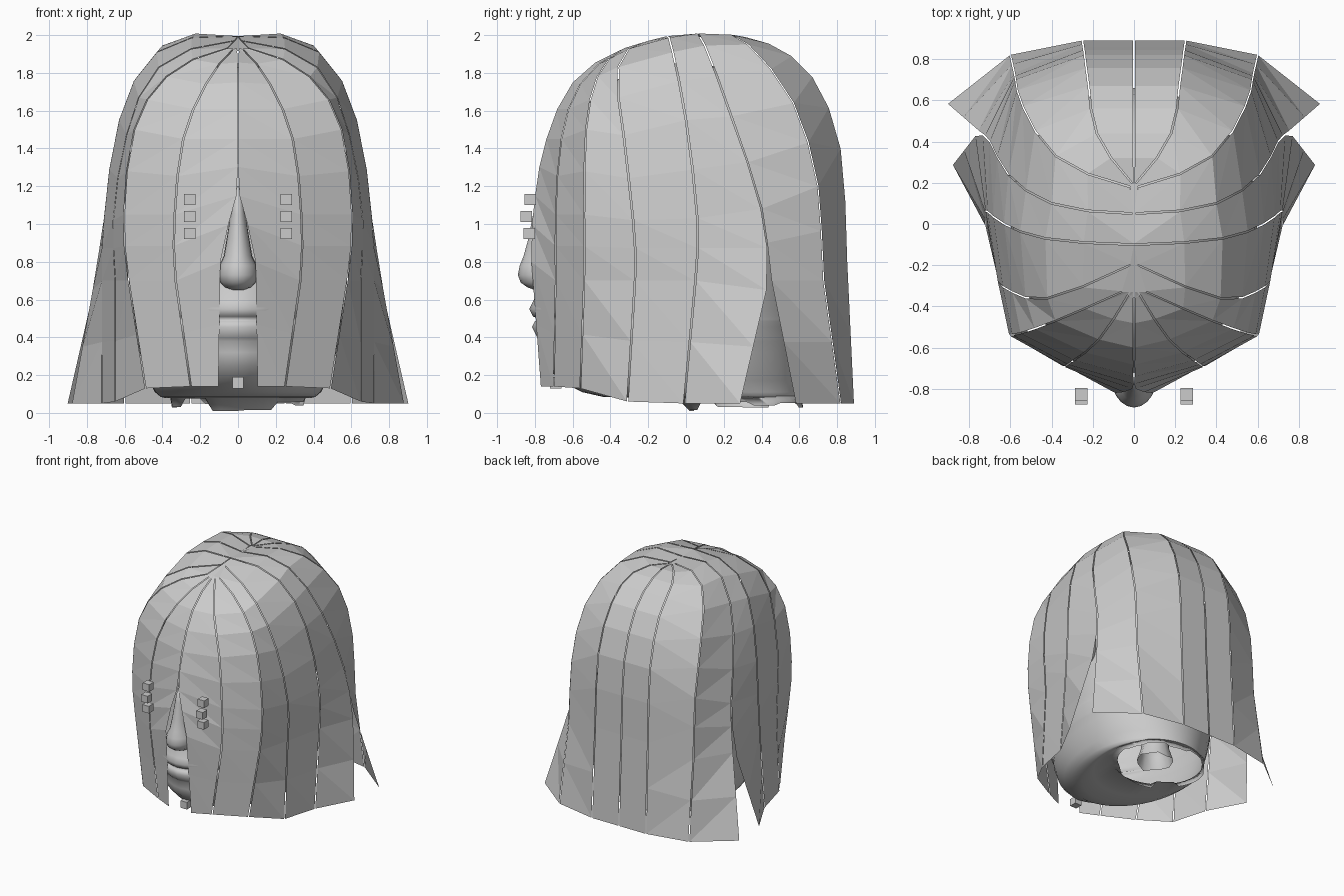
import bpy, bmesh, random
from math import sin, cos, pi, exp
from mathutils import Vector

if "Cube" in bpy.data.objects:
    bpy.data.objects.remove(bpy.data.objects["Cube"])
random.seed(3)


def make(name, verts, faces, smooth=False):
    me = bpy.data.meshes.new(name)
    me.from_pydata(verts, [], faces)
    bm = bmesh.new()
    bm.from_mesh(me)
    bmesh.ops.recalc_face_normals(bm, faces=bm.faces)
    bm.to_mesh(me)
    bm.free()
    for p in me.polygons:
        p.use_smooth = smooth
    ob = bpy.data.objects.new(name, me)
    bpy.context.collection.objects.link(ob)
    return ob


def mirror(ob):
    m = ob.modifiers.new("mirror", 'MIRROR')
    m.use_axis = (True, False, False)
    m.use_mirror_merge = False


def loft(name, rings, caps=(False, True)):
    n = len(rings[0])
    verts = [v for r in rings for v in r]
    faces = [(i*n+j, i*n+(j+1) % n, (i+1)*n+(j+1) % n, (i+1)*n+j)
             for i in range(len(rings)-1) for j in range(n)]
    if caps[0]:
        faces.append(tuple(range(n)))
    if caps[1]:
        faces.append(tuple((len(rings)-1)*n+j for j in range(n)))
    return make(name, verts, faces, True)


# Head: rings of z, front y, back y, half width; open at the ragged neck
rows = [(.06, .02, .62, .35), (.09, -.06, .61, .36), (.08, -.28, .61, .39),
        (.085, -.44, .61, .41), (.11, -.55, .61, .44), (.17, -.63, .61, .47),
        (.25, -.71, .61, .50), (.32, -.735, .61, .52), (.38, -.735, .61, .535),
        (.395, -.75, .61, .54), (.455, -.78, .61, .545), (.485, -.765, .62, .55),
        (.495, -.735, .62, .55), (.51, -.775, .62, .55), (.55, -.795, .62, .555),
        (.59, -.775, .62, .56), (.64, -.75, .62, .565), (.8, -.74, .63, .58),
        (1.0, -.72, .65, .60), (1.2, -.72, .66, .59), (1.4, -.68, .63, .54),
        (1.55, -.60, .57, .47), (1.68, -.48, .46, .37), (1.78, -.34, .32, .26),
        (1.83, -.18, .18, .14), (1.85, -.05, .05, .04)]
N = 48
jag = [random.uniform(-.05, .03) for _ in range(N//4)]
rings = []
for k, (z, yf, yb, w) in enumerate(rows):
    ring = []
    mid = (yf+yb)/2 if k < 2 else .15 if k < 4 else .05
    for j in range(N):
        a = 2*pi*j/N
        c = cos(a)
        y = mid + (yb-mid)*c if c > 0 else mid + (mid-yf)*c
        x = w*sin(a)
        if 4 < k < 17 and c < 0:
            y -= .035*exp(-(x/.15)**2)
        ring.append((x, y, z + (jag[j//4] if k == 0 else 0)))
    rings.append(ring)
loft("head", rings)

# Torn throat inside the neck opening
loft("throat", [[(w*cos(2*pi*j/12), .25 + w*1.0*sin(2*pi*j/12),
                  z + (.04*random.random() if z < .1 else 0)) for j in range(12)]
                for z, w in ((.08, .14), (.2, .11), (.4, .10))])

# Nose: half-round sections from bridge to underside
nose = [(1.20, .015, -.78), (1.05, .04, -.81), (.92, .06, -.835), (.83, .075, -.86),
        (.78, .10, -.88), (.73, .108, -.89), (.69, .095, -.875), (.665, .07, -.84),
        (.65, .03, -.80)]
rings = []
for z, w, y in nose:
    ring = []
    for j in range(20):
        s = sin(2*pi*j/20)
        ring.append((w*cos(2*pi*j/20), -.75 + (y+.75)*s if s > 0 else -.75 - .03*s, z))
    rings.append(ring)
loft("nose", rings, (True, True))

# Ears, almost hidden under the hair
bpy.ops.mesh.primitive_uv_sphere_add(segments=16, ring_count=10, radius=1)
ear = bpy.context.object
ear.name = "ears"
for v in ear.data.vertices:
    v.co = Vector((v.co.x*.095+.615, v.co.y*.08+.16, v.co.z*.17+.95))
bpy.ops.object.shade_smooth_by_angle()
mirror(ear)

# Hair: seams running from crown to tips, going round from front to back
front_mid = [(0, -.33, 1.93), (0, -.60, 1.75), (0, -.74, 1.45), (.005, -.80, 1.15),
             (.09, -.82, .8), (.10, -.77, .14)]
cheek = [(.02, -.33, 1.93), (.17, -.56, 1.74), (.29, -.66, 1.45), (.335, -.69, 1.05),
         (.33, -.69, .7), (.25, -.70, .14)]
temple = [(.06, -.33, 1.93), (.38, -.47, 1.78), (.55, -.53, 1.5), (.605, -.54, 1.05),
          (.58, -.54, .7), (.49, -.56, .13)]
before_ear = [(.02, -.2, 1.97), (.42, -.36, 1.83), (.59, -.33, 1.47), (.66, -.28, 1.02),
              (.65, -.27, .7), (.65, -.31, .06)]
ear_line = [(.0, -.1, 1.995), (.43, -.07, 1.91), (.63, .0, 1.55), (.71, .06, 1.03),
            (.72, .05, .7), (.72, -.01, .05)]
behind_ear = [(.0, .05, 1.99), (.40, .1, 1.945), (.61, .24, 1.57), (.70, .40, 1.08),
              (.77, .43, .65), (.88, .29, .05)]
flare = behind_ear[:4] + [(.755, .45, .7), (.905, .58, .05)]
back_side = [(.02, .18, 1.985), (.38, .33, 1.95), (.54, .57, 1.64), (.575, .70, 1.2),
             (.58, .73, .7), (.60, .82, .05)]
back = [(.01, .2, 1.985), (.18, .44, 1.955), (.22, .67, 1.78), (.24, .82, 1.4),
        (.245, .855, .8), (.25, .89, .05)]
back_mid = [(0, y, z) for x, y, z in back]


def refine(seam):
    # Round the seam off with one Catmull-Rom midpoint per span
    p = [Vector(q) for q in seam]
    out = [p[0]]
    for i in range(len(p)-1):
        if 0 < i < len(p)-2:
            m = (p[i]+p[i+1])*.5625 - (p[i-1]+p[i+2])*.0625
        elif i == 0:
            m = p[0]*.375 + p[1]*.75 - p[2]*.125
        else:
            m = p[-1]*.5 + p[-2]*.5
        out += [m, p[i+1]]
    return out


def strip(name, left, right, gap=.004):
    verts = []
    for a, b in zip(refine(left), refine(right)):
        d = b-a
        d = d.normalized()*min(gap, d.length*.3)
        verts += [a+d, b-d]
    faces = []
    for p in range(0, len(verts)-2, 2):
        faces += [(p, p+1, p+3), (p, p+3, p+2)]
    mirror(make(name, verts, faces))


strip("hair_front", front_mid, cheek)
strip("hair_cheek", cheek, temple)
strip("hair_temple", temple, before_ear)
strip("hair_before_ear", before_ear, ear_line)
strip("hair_over_ear", ear_line, behind_ear)
strip("hair_flare", flare, back_side)
strip("hair_back_side", back_side, back)
strip("hair_back", back, back_mid)

# Crown patch joining the strip roots
make("hair_crown", [(0, -.36, 1.915), (.06, -.33, 1.925), (.02, -.2, 1.965), (0, -.1, 1.99),
                    (-.06, -.33, 1.925), (-.02, -.2, 1.965), (.02, .2, 1.98), (-.02, .2, 1.98)],
     [(0, 1, 2, 3), (0, 3, 5, 4), (3, 6, 7)])

# Small marker cubes beside the eyes and on the chin
cubes = [(s*.255, y, z) for s in (-1, 1)
         for y, z in ((-.83, .95), (-.845, 1.04), (-.825, 1.13))] + [(0, -.69, .16)]
for i, c in enumerate(cubes):
    bpy.ops.mesh.primitive_cube_add(size=.06, location=c)
    bpy.context.object.name = "chin_cube" if i == 6 else "eye_cube"
